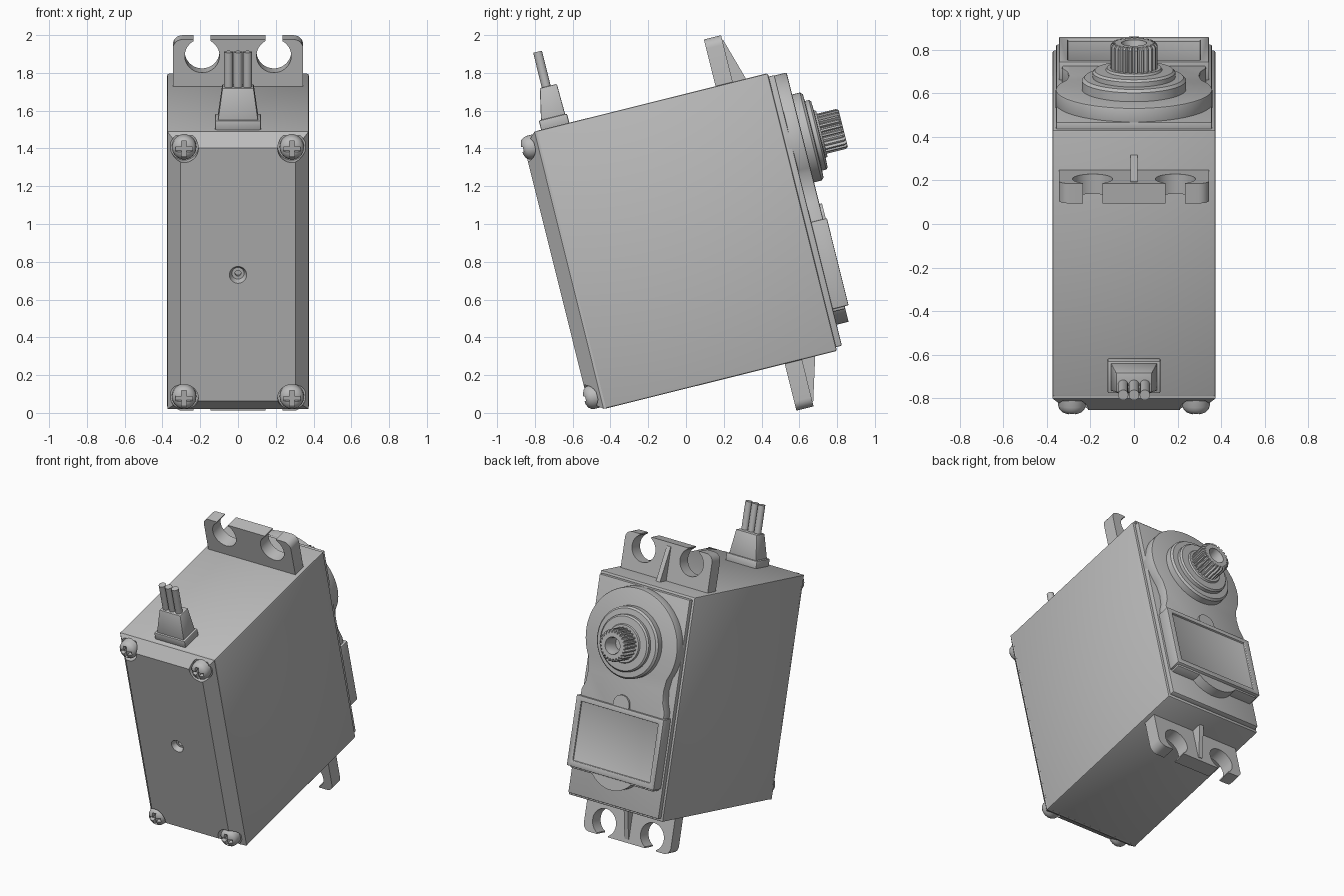
import bpy, bmesh, math
from mathutils import Vector

if "Cube" in bpy.data.objects:
    bpy.data.objects.remove(bpy.data.objects["Cube"])

TILT = math.radians(14)      # whole servo leans back about x
MID = 0.8825                 # local mid height, used to mirror top and bottom
AXIS = 1.26                  # local height of the output shaft

grey = bpy.data.materials.new("mid grey")
grey.diffuse_color = (0.5, 0.5, 0.5, 1)
grey.use_nodes = True
grey.node_tree.nodes["Principled BSDF"].inputs["Base Color"].default_value = grey.diffuse_color


def loft(name, loops):
    """Skin a stack of equal-length vertex loops and cap both ends."""
    bm = bmesh.new()
    rows = [[bm.verts.new(p) for p in loop] for loop in loops]
    n = len(rows[0])
    for a, b in zip(rows, rows[1:]):
        for i in range(n):
            j = (i + 1) % n
            bm.faces.new((a[i], a[j], b[j], b[i]))
    bm.faces.new(rows[0])
    bm.faces.new(rows[-1])
    bmesh.ops.recalc_face_normals(bm, faces=bm.faces)
    me = bpy.data.meshes.new(name)
    bm.to_mesh(me)
    bm.free()
    me.materials.append(grey)
    ob = bpy.data.objects.new(name, me)
    bpy.context.collection.objects.link(ob)
    return ob


def prism(name, pts, y0, y1):
    return loft(name, [[(x, y, z) for x, z in pts] for y in (y0, y1)])


def rect(x0, x1, z0, z1):
    return [(x0, z0), (x1, z0), (x1, z1), (x0, z1)]


def box(name, x0, x1, y0, y1, z0, z1):
    return prism(name, rect(x0, x1, z0, z1), y0, y1)


def arc(cx, cz, r, a0, a1, n):
    angles = [math.radians(a0 + (a1 - a0) * i / n) for i in range(n + 1)]
    return [(cx + r * math.cos(a), cz + r * math.sin(a)) for a in angles]


def lathe(name, cx, cz, profile, n=48):
    """Round part about the y direction; profile is (radius, y)."""
    return loft(name, [[(x, y, z) for x, z in arc(cx, cz, r, 0, 360, n)[:-1]]
                       for r, y in profile])


def apply_mods(ob):
    bpy.context.view_layer.objects.active = ob
    for m in list(ob.modifiers):
        bpy.ops.object.modifier_apply(modifier=m.name)


def cut(ob, cutters):
    for c in cutters:
        m = ob.modifiers.new("cut", 'BOOLEAN')
        m.operation, m.solver, m.object = 'DIFFERENCE', 'EXACT', c
        apply_mods(ob)
        bpy.data.objects.remove(c)


def finish(ob, bevel=0.0):
    bpy.ops.object.select_all(action='DESELECT')
    ob.select_set(True)
    if bevel:
        m = ob.modifiers.new("bevel", 'BEVEL')
        m.width, m.segments, m.limit_method = bevel, 2, 'ANGLE'
        m.angle_limit = math.radians(40)
    apply_mods(ob)
    bpy.ops.object.shade_smooth_by_angle(angle=math.radians(35))
    ob.rotation_euler.x = TILT


# main case
finish(box("case", -.375, .375, -.412, .855, .125, 1.64), .01)

# front cover with chamfered sides, screw pockets and a centre dimple
cover = loft("front_cover", [
    [(x, -.405, z) for x, z in rect(-.374, .374, .126, 1.639)],
    [(x, -.418, z) for x, z in rect(-.374, .374, .126, 1.639)],
    [(x, -.49, z) for x, z in rect(-.305, .305, .186, 1.567)]])
screws = [(sx * .285, z) for sx in (-1, 1) for z in (.202, 1.563)]
cut(cover, [lathe("pocket", x, z, [(.075, -.6), (.075, -.435)], 32)
            for x, z in screws])
cut(cover, [lathe("dimple", 0, .875, [(.046, -.5), (.046, -.49), (.032, -.455)], 32),
            lathe("pilot", 0, .875, [(.016, -.5), (.016, -.43)], 16)])
finish(cover)

# domed cross-head screws
for i, (x, z) in enumerate(screws):
    s = lathe(f"screw_{i + 1}", x, z, [(.064, -.425), (.064, -.465), (.06, -.482),
                                       (.048, -.497), (.03, -.505), (.01, -.508)], 32)
    cut(s, [box("slot_a", x - .045, x + .045, -.6, -.478, z - .013, z + .013),
            box("slot_b", x - .013, x + .013, -.6, -.478, z - .045, z + .045)])
    finish(s)

# mounting ears with open screw holes, and their ribs, top and bottom
half = [(.345, 1.61)] + arc(.295, 1.845, .05, 0, 90, 6) + [(.235, 1.895)]
half += arc(.19, 1.806, .092, 60.7, -240.7, 32) + [(.145, 1.895)]
outline = half + [(-x, z) for x, z in reversed(half)]
for side in ("top", "bottom"):
    def flip(z):
        return z if side == "top" else 2 * MID - z
    finish(prism(f"{side}_mounting_ear", [(x, flip(z)) for x, z in outline], .57, .664))
    finish(loft(f"{side}_ear_rib", [[(x, y, flip(z)) for y, z in
           ((.65, 1.62), (.742, 1.62), (.668, 1.87), (.65, 1.87))] for x in (-.016, .016)]))

# gear lid: thin base plate, raised round-topped deck
finish(box("lid_base", -.358, .358, .84, .887, .146, 1.622), .006)
neck = [(.33, .33), (.33, .86), (.307, .92), (.3, 1.0)]
deck = neck + arc(0, AXIS, .36, -30, 210, 60) + [(-x, z) for x, z in reversed(neck)]
finish(prism("lid_deck", deck, .86, .953), .008)

# stepped bearing collar
finish(lathe("bearing_collar", 0, AXIS, [
    (.24, .94), (.24, .995), (.228, 1.008), (.19, 1.01), (.19, 1.032),
    (.18, 1.042), (.13, 1.044), (.125, 1.055)], 64))

# splined output shaft with a screw hole
teeth = 24


def spline(scale):
    pts = []
    for i in range(teeth):
        for f, r in ((0, .094), (.25, .094), (.45, .109), (.8, .109)):
            a = 2 * math.pi * (i + f) / teeth
            pts.append((r * scale * math.cos(a), AXIS + r * scale * math.sin(a)))
    return pts


shaft = loft("output_shaft", [[(x, y, z) for x, z in spline(k)]
                              for y, k in ((1.04, 1), (1.16, 1), (1.172, .92))])
cut(shaft, [lathe("shaft_hole", 0, AXIS, [(.058, 1.2), (.058, 1.165), (.05, 1.15), (.05, 1.06)], 32)])
finish(shaft)

# label panel with a raised rim, thumb tab above and round lip below
panel = box("label_panel", -.345, .345, .885, .973, .345, .82)
cut(panel, [box("recess", -.305, .305, .96, 1.1, .385, .785)])
finish(panel, .005)
tab = [(-.062, .8), (.062, .8)] + arc(0, .84, .062, 0, 180, 20)
finish(prism("panel_tab", tab, .9, .967))
finish(prism("panel_lip", arc(0, .46, .2, 180, 360, 32), .87, .952))

# cable grommet: flange and tapered boot
finish(box("grommet_flange", -.122, .122, -.382, -.228, 1.63, 1.69), .008)
finish(loft("grommet_boot", [
    [(x, y, z) for x, y in rect(-w, w, y0, y1)]
    for w, y0, y1, z in ((.108, -.372, -.238, 1.68), (.083, -.335, -.242, 1.855))]), .006)

# three wires
for i in range(3):
    cx = (i - 1) * .05
    circle = arc(cx, -.3, .024, 0, 360, 20)[:-1]
    finish(loft(f"wire_{i + 1}", [[(x, y, z) for x, y in circle] for z in (1.82, 2.045)]))
